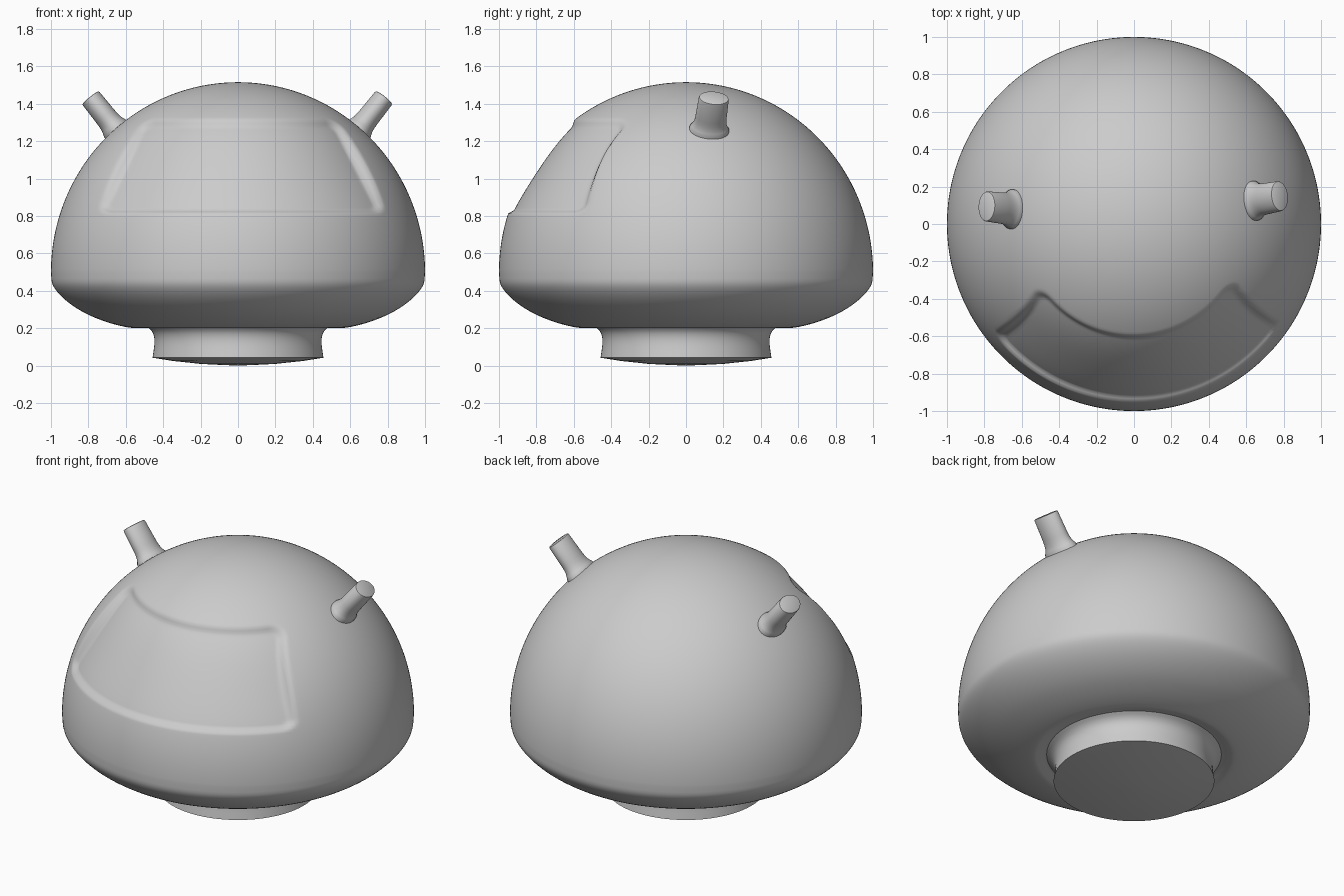
import bpy, bmesh, math
from mathutils import Vector, Matrix

if "Cube" in bpy.data.objects:
    bpy.data.objects.remove(bpy.data.objects["Cube"])

TURN = Matrix.Rotation(math.radians(2), 4, 'Z')  # whole model sits slightly turned


def catmull(pts, n):
    """Smooth curve through 2D points, n steps per span."""
    p = [Vector(q) for q in pts]
    p = [2 * p[0] - p[1]] + p + [2 * p[-1] - p[-2]]
    out = []
    for i in range(1, len(p) - 2):
        a, b, c, d = p[i - 1:i + 3]
        for k in range(n):
            t = k / n
            out.append(0.5 * (2 * b + (c - a) * t + (2 * a - 5 * b + 4 * c - d) * t * t
                              + (3 * b - a - 3 * c + d) * t ** 3))
    return out + [p[-2]]


def skin(name, rings, angle, first_tip=None, last_tip=None):
    """Bridge vertex rings; close each end with a fan around a tip point."""
    bm = bmesh.new()
    loops = [[bm.verts.new(co) for co in ring] for ring in rings]
    n = len(loops[0])
    for a, b in zip(loops, loops[1:]):
        for i in range(n):
            bm.faces.new((a[i], a[(i + 1) % n], b[(i + 1) % n], b[i]))
    for tip, loop in ((first_tip, loops[0]), (last_tip, loops[-1])):
        if tip is not None:
            v = bm.verts.new(tip)
            for i in range(n):
                bm.faces.new((loop[i], v, loop[(i + 1) % n]))
    bmesh.ops.recalc_face_normals(bm, faces=bm.faces)
    bm.transform(TURN)
    me = bpy.data.meshes.new(name)
    bm.to_mesh(me)
    bm.free()
    ob = bpy.data.objects.new(name, me)
    bpy.context.collection.objects.link(ob)
    bpy.ops.object.select_all(action='DESELECT')
    ob.select_set(True)
    bpy.context.view_layer.objects.active = ob
    bpy.ops.object.shade_smooth_by_angle(angle=math.radians(angle))
    return ob


def circle(r, z, n):
    return [Vector((r * math.cos(2 * math.pi * i / n), r * math.sin(2 * math.pi * i / n), z))
            for i in range(n)]


# Visor window: rounded trapezoid seen from the front, pressed into the dome
def visor_depth(co):
    if co.y > 0:
        return 0.0
    t = min(max((co.z - 0.81) / 0.51, 0), 1)
    half = 0.775 - 0.255 * t + 0.11 * t * (1 - t)
    rad = 0.06
    u = (abs(co.x) - half) * 0.9 + rad
    v = abs(co.z - 1.065) - 0.255 + rad
    d = math.hypot(max(u, 0), max(v, 0)) + min(max(u, v), 0) - rad
    s = min(max(-d / 0.03, 0), 1)
    return (0.02 + 0.025 * math.sin(math.pi * t)) * s * s * (3 - 2 * s)


# Body: domed top, rounded shoulder and shallow underside
SEG, ROWS = 288, 115
rings = []
for k in range(1, ROWS + 1):
    a = math.pi / 2 * (1 - k / ROWS)
    ring = circle(math.cos(a), 0.5 + 1.015 * math.sin(a), SEG)
    for co in ring:
        co -= (co - Vector((0, 0, 0.5))).normalized() * visor_depth(co)
    rings.append(ring)
under = [(1, 0.5), (0.992, 0.435), (0.95, 0.376), (0.88, 0.318), (0.79, 0.267),
         (0.68, 0.226), (0.58, 0.203), (0.54, 0.206), (0.50, 0.215), (0.44, 0.22)]
rings += [circle(p.x, p.y, SEG) for p in catmull(under, 4)[1:]]
skin("dome_body", rings, 60, first_tip=(0, 0, 1.515), last_tip=(0, 0, 0.22))

# Neck: short flared collar with a slightly bulging base
neck = catmull([(0.50, 0.218), (0.47, 0.195), (0.452, 0.165), (0.447, 0.12), (0.457, 0.042)], 4)
base = [(0.35, 0.025), (0.2, 0.009), (0.08, 0.003)]
skin("neck", [circle(r, z, 96) for r, z in [*neck, *base]], 40,
     first_tip=(0, 0, 0.23), last_tip=(0, 0, 0))

# Antenna stubs: oval in section, filleted at the dome, mirrored left and right
start, end = Vector((0.66, 0.103, 1.275)), Vector((0.785, 0.122, 1.432))
axis = (end - start).normalized()
side = axis.cross(Vector((0, 1, 0))).normalized()
depth = side.cross(axis).normalized()
length = (end - start).length
stations = [(-0.06, 1.3), (-0.01, 1.28), (0.005, 1.17), (0.022, 1.08), (0.045, 1.03),
            (0.07, 1.01), (length - 0.008, 0.97), (length - 0.002, 0.94), (length, 0.88)]
for name, sx in (("antenna_right", 1), ("antenna_left", -1)):
    flip = Matrix.Diagonal((sx, 1, 1))
    rings = []
    for t, s in stations:
        rings.append([flip @ (start + axis * t + side * (0.059 * s * c.x) + depth * (0.083 * s * c.y))
                      for c in circle(1, 0, 48)])
    skin(name, rings, 40, first_tip=flip @ (start - axis * 0.06), last_tip=flip @ end)
